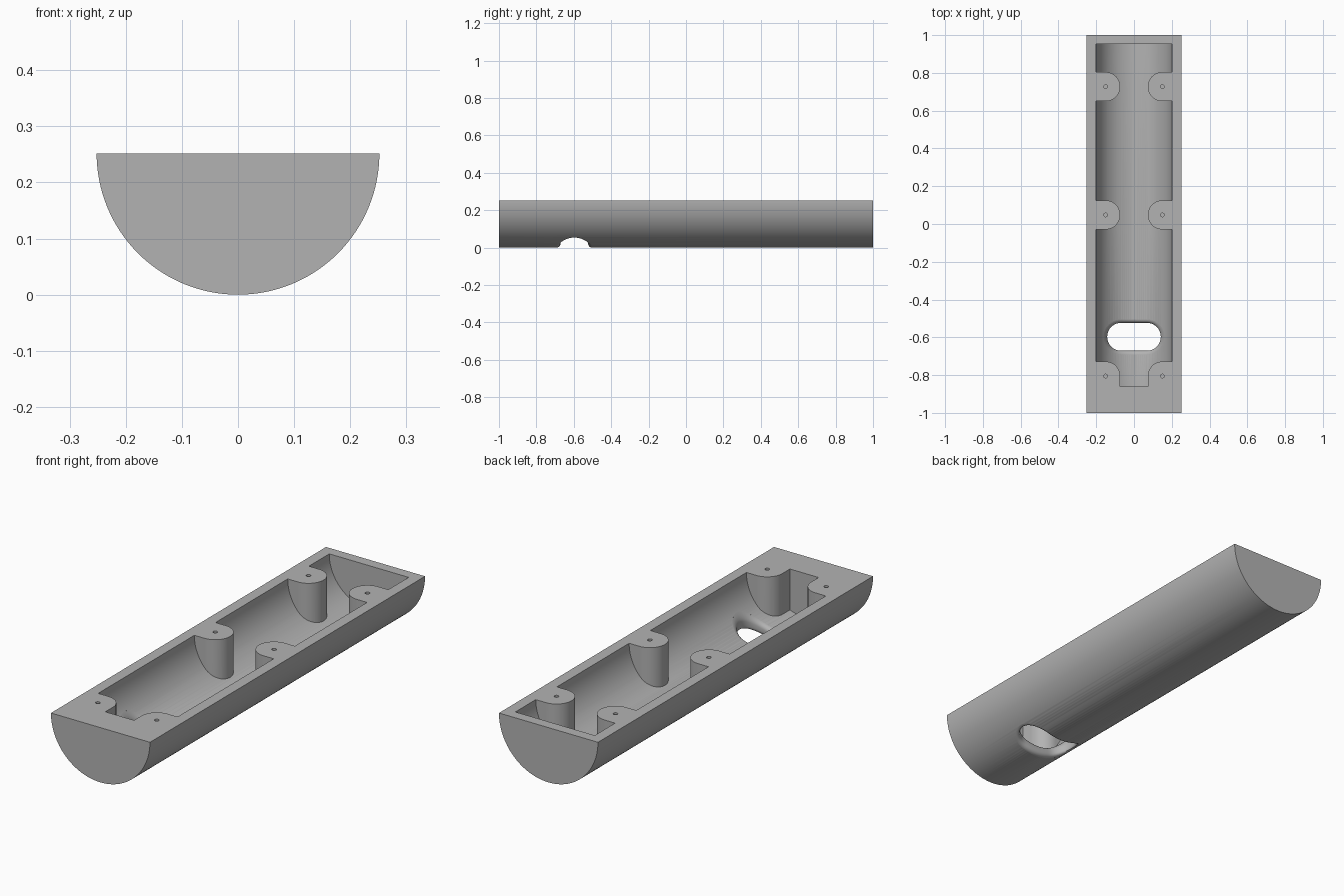
import bpy, bmesh, math
from mathutils import Vector

if "Cube" in bpy.data.objects:
    bpy.data.objects.remove(bpy.data.objects["Cube"])

R, RIN, WALL_FRONT, WALL_BACK = 0.252, 0.202, -0.86, 0.952
BOSS_X, BOSS_R = 0.15, 0.077

grey = bpy.data.materials.new("plain grey")
grey.use_nodes = True
colour = (0.45, 0.45, 0.45, 1)
grey.diffuse_color = colour
grey.node_tree.nodes["Principled BSDF"].inputs["Base Color"].default_value = colour


def loft(name, rings):
    """Closed solid through a list of equal-length point rings."""
    bm = bmesh.new()
    loops = [[bm.verts.new(p) for p in ring] for ring in rings]
    for a, b in zip(loops, loops[1:]):
        for i in range(len(a)):
            j = (i + 1) % len(a)
            bm.faces.new((a[i], a[j], b[j], b[i]))
    bm.faces.new(loops[0])
    bm.faces.new(loops[-1])
    bmesh.ops.recalc_face_normals(bm, faces=bm.faces)
    mesh = bpy.data.meshes.new(name)
    bm.to_mesh(mesh)
    bm.free()
    obj = bpy.data.objects.new(name, mesh)
    bpy.context.collection.objects.link(obj)
    mesh.materials.append(grey)
    return obj


def prism_z(name, outline, z0, z1):
    return loft(name, [[(x, y, z) for x, y in outline] for z in (z0, z1)])


def arc(cx, cy, r, a0, a1, n):
    return [(cx + r * math.cos(math.radians(a0 + (a1 - a0) * i / n)),
             cy + r * math.sin(math.radians(a0 + (a1 - a0) * i / n))) for i in range(n + 1)]


def trough(name, r, y0, y1, raise_top=0.0):
    """Half cylinder lying along y, open side up."""
    outline = arc(0, R, r, 180, 360, 64)
    if raise_top:
        outline += [(r, R + raise_top), (-r, R + raise_top)]
    return loft(name, [[(x, y, z) for x, z in outline] for y in (y0, y1)])


def cut(target, cutter):
    """Subtract the cutter from the target, then discard the cutter."""
    cutter.hide_render = True
    mod = target.modifiers.new("cut", "BOOLEAN")
    mod.operation, mod.solver, mod.object = "DIFFERENCE", "EXACT", cutter
    bpy.context.view_layer.objects.active = target
    bpy.ops.object.modifier_apply(modifier=mod.name)
    bpy.data.objects.remove(cutter)


# Half-round body and the cavity shape
body = trough("half_round_housing", R, -1, 1)
cavity = trough("cavity", RIN, WALL_FRONT, WALL_BACK, 0.1)

# Screw bosses stay solid, so they are taken out of the cavity shape
for side in (-1, 1):
    for y in (0.727, 0.048, -0.805):
        if y < -0.5:   # front bosses merge into the end wall
            outline = arc(BOSS_X, y, BOSS_R, 90, 180, 16)
            outline += [(BOSS_X - BOSS_R, -0.95), (0.3, -0.95), (0.3, y + BOSS_R)]
        else:
            outline = arc(BOSS_X, y, BOSS_R, 90, 270, 32)
            outline += [(0.3, y - BOSS_R), (0.3, y + BOSS_R)]
        cut(cavity, prism_z("boss", [(side * px, py) for px, py in outline], -0.1, 0.5))
cut(body, cavity)

# Screw pilot holes
for side in (-1, 1):
    for y in (0.727, 0.048, -0.805):
        cut(body, prism_z("pilot_hole", arc(side * BOSS_X, y, 0.01, 0, 345, 23), 0.12, 0.4))


# Cable slot with rounded edges that follow the curved wall
def slot(offset):
    r, half, y = 0.074 + offset, 0.068, -0.597
    pts = arc(half, y, r, -90, 90, 20)
    pts += [(half - 2 * half * i / 12, y + r) for i in range(1, 12)]
    pts += arc(-half, y, r, 90, 270, 20)
    return pts + [(-half + 2 * half * i / 12, y - r) for i in range(1, 12)]


def surface(x, r):
    return R - math.sqrt(r * r - x * x)


FILLET = 0.02
angles = [math.radians(a) for a in (4, 20, 36, 54, 72, 90)]
flare = [(FILLET * (1 - math.sin(a)), FILLET * (1 - math.cos(a))) for a in angles]
rings = [[(x, y, -0.05) for x, y in slot(flare[0][0])]]
rings += [[(x, y, surface(x, R) + d) for x, y in slot(o)] for o, d in flare]
rings += [[(x, y, surface(x, RIN) - d) for x, y in slot(o)] for o, d in reversed(flare)]
rings += [[(x, y, 0.2) for x, y in slot(flare[0][0])]]
cut(body, loft("cable_slot", rings))

# Smooth curves, sharp corners
bpy.ops.object.select_all(action="DESELECT")
body.select_set(True)
bpy.context.view_layer.objects.active = body
bpy.ops.object.shade_smooth_by_angle(angle=math.radians(30))
